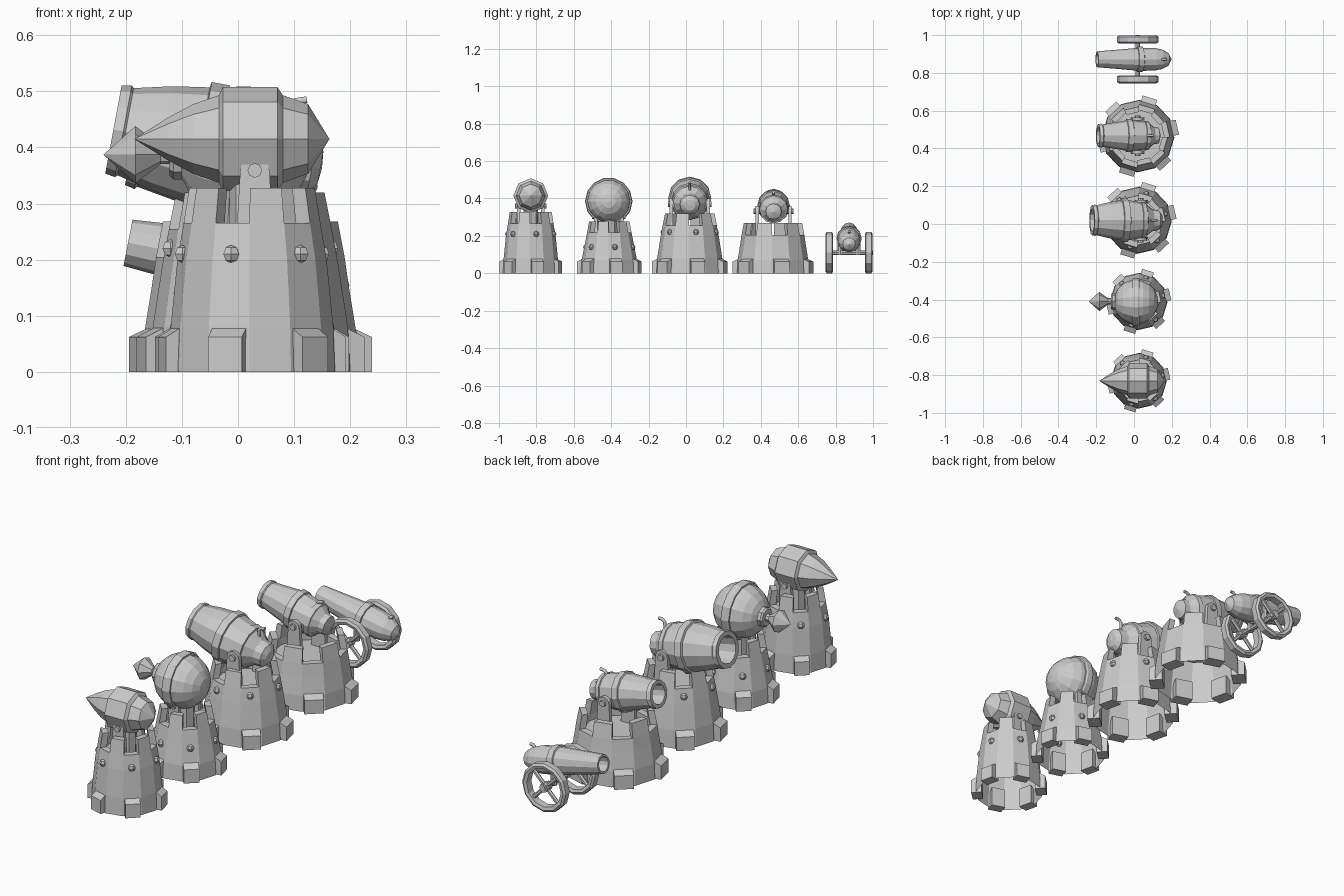
import bpy, bmesh
from math import sin, cos, pi, radians
from mathutils import Matrix, Vector

if "Cube" in bpy.data.objects:
    bpy.data.objects.remove(bpy.data.objects["Cube"])


def make(name, bm):
    bmesh.ops.recalc_face_normals(bm, faces=bm.faces)
    me = bpy.data.meshes.new(name)
    bm.to_mesh(me)
    bm.free()
    ob = bpy.data.objects.new(name, me)
    bpy.context.collection.objects.link(ob)
    return ob


def lathe(name, profile, origin, tilt=0, sides=12, phase=0.0):
    """Revolve (distance, radius) points about local x, pitched by tilt degrees."""
    bm = bmesh.new()
    rings = []
    for s, r in profile:
        if r == 0:
            rings.append([bm.verts.new((s, 0, 0))] * sides)
        else:
            rings.append([bm.verts.new((s, r * cos(phase + 2 * pi * i / sides),
                                        r * sin(phase + 2 * pi * i / sides))) for i in range(sides)])
    for a, b in zip(rings, rings[1:]):
        for i in range(sides):
            j = (i + 1) % sides
            bm.faces.new(list(dict.fromkeys((a[i], a[j], b[j], b[i]))))
    bm.transform(Matrix.Translation(origin) @ Matrix.Rotation(radians(tilt), 4, 'Y'))
    return make(name, bm)


def rod(name, a, b, r, sides=8):
    a, b = Vector(a), Vector(b)
    bm = bmesh.new()
    bmesh.ops.create_cone(bm, cap_ends=True, segments=sides, radius1=r, radius2=r, depth=(b - a).length)
    q = (b - a).to_track_quat('Z', 'Y').to_matrix().to_4x4()
    bm.transform(Matrix.Translation((a + b) / 2) @ q)
    return make(name, bm)


def tower(name, cx, cy, foot, levels, rim, stud_z=None):
    """Tapered 12-sided wall, open below, notched above every second facet."""
    bm = bmesh.new()

    def ring(r, z):
        return [bm.verts.new((cx + r * cos(radians(-2 + 30 * i)), cy + r * sin(radians(-2 + 30 * i)), z))
                for i in range(12)]
    rings = [ring(r, z) for r, z in levels]
    rn, zn = levels[-1]
    inner, floor = ring(rn - .03, zn), ring(rn - .03, zn - .03)
    top_o, top_i = ring(*rim), ring(rim[0] - .028, rim[1])
    outer = rings[-1]
    for i in range(12):
        j = (i + 1) % 12
        for a, b in list(zip(rings, rings[1:])) + [(inner, floor)]:
            bm.faces.new((a[i], a[j], b[j], b[i]))
        if i % 2 == 0:
            bm.faces.new((outer[i], outer[j], inner[j], inner[i]))
        else:
            for a, b in ((outer, top_o), (top_o, top_i), (top_i, inner)):
                bm.faces.new((a[i], a[j], b[j], b[i]))
            for k in (i, j):
                bm.faces.new((outer[k], top_o[k], top_i[k], inner[k]))
    bm.faces.new(floor)
    make(name + "_wall", bm)

    # buttress feet and wall studs
    w = foot * .19
    for k in range(6):
        ang = radians(13 + 60 * k)
        bm = bmesh.new()
        bmesh.ops.create_cube(bm, size=2)
        for v in bm.verts:
            out = v.co.x > 0
            v.co = (foot if out else foot * .72, v.co.y * w,
                    0 if v.co.z < 0 else (.062 if out else .09))
        bm.transform(Matrix.Translation((cx, cy, 0)) @ Matrix.Rotation(ang, 4, 'Z'))
        make(f"{name}_foot_{k + 1}", bm)
        if stud_z:
            for (r0, z0), (r1, z1) in zip(levels, levels[1:]):
                if z0 <= stud_z <= z1:
                    r = (r0 + (r1 - r0) * (stud_z - z0) / (z1 - z0)) * .966
            bm = bmesh.new()
            bmesh.ops.create_uvsphere(bm, u_segments=6, v_segments=4, radius=.016)
            bm.transform(Matrix.Translation((cx + r * cos(ang), cy + r * sin(ang), stud_z)))
            make(f"{name}_stud_{k + 1}", bm)


def bracket(name, x, y, off, z0, z1, half, thick=.018):
    """Pair of round-topped cheek plates with an axle bolt."""
    for side in (-1, 1):
        bm = bmesh.new()
        pts = [(-half * 1.3, z0), (half * 1.3, z0)]
        pts += [(half * cos(pi * i / 6), z1 - half + half * sin(pi * i / 6)) for i in range(7)]
        f = bm.faces.new([bm.verts.new((x + px, y + side * off - thick / 2, pz)) for px, pz in pts])
        ext = bmesh.ops.extrude_face_region(bm, geom=[f])['geom']
        bmesh.ops.translate(bm, vec=(0, thick, 0), verts=[v for v in ext if isinstance(v, bmesh.types.BMVert)])
        make(f"{name}_cheek_{'left' if side > 0 else 'right'}", bm)
    d = off + thick / 2 + .01
    rod(name + "_axle", (x, y - d, z1 - half), (x, y + d, z1 - half), half * .5)


def fuse(name, x, y, z, size=.035):
    pts = [(0, -.02), (.1 * size, size * .6), (.4 * size, size * .9), (1.1 * size, size)]
    cu = bpy.data.curves.new(name, 'CURVE')
    cu.dimensions = '3D'
    cu.bevel_depth, cu.bevel_resolution, cu.use_fill_caps = .007, 1, True
    sp = cu.splines.new('POLY')
    sp.points.add(len(pts) - 1)
    for p, (dx, dz) in zip(sp.points, pts):
        p.co = (x + dx, y, z + dz, 1)
    bpy.context.collection.objects.link(bpy.data.objects.new(name, cu))


# Towers
tower("rocket_tower", .025, -.83, .165, [(.148, 0), (.145, .08), (.133, .2), (.122, .265)], (.112, .328), .21)
tower("orb_tower", .025, -.41, .17, [(.152, 0), (.148, .07), (.132, .15), (.119, .218)], (.108, .278), .14)
tower("mortar_tower", .022, .02, .2, [(.178, 0), (.174, .08), (.157, .19), (.145, .255)], (.132, .32), .22)
tower("cannon_tower", .022, .465, .213, [(.192, 0), (.189, .07), (.176, .15), (.168, .205)], (.156, .268))

# Rocket with raised band
lathe("rocket", [(-.185, 0), (-.125, .038), (-.08, .062), (-.034, .078), (-.027, .093), (.07, .093),
                 (.08, .078), (.125, .062), (.163, 0)], (0, -.83, .415), 0, 8)
rod("rocket_post", (.025, -.83, .23), (.025, -.83, .36), .04)
bracket("rocket_mount", .03, -.83, .065, .23, .385, .026)

# Orb with vertical band, collar and spike
lathe("orb", [(-.118 * cos(pi * i / 10), .118 * sin(pi * i / 10) if 0 < i < 10 else 0) for i in range(11)],
      (.01, -.413, .385), 0, 14)
lathe("orb_band", [(-.02, .1), (-.02, .122), (-.012, .127), (.012, .127), (.02, .122), (.02, .1)],
      (.01, -.413, .385), 0, 14)
lathe("orb_spike", [(-.24, 0), (-.183, .051), (-.138, .017), (-.122, .017), (-.122, .038), (-.115, .044),
                    (-.1, .044), (-.09, .03), (-.08, 0)], (0, -.41, .387), 0, 8)
rod("orb_post", (.02, -.413, .17), (.02, -.413, .3), .045)
bracket("orb_mount", .02, -.413, .07, .17, .325, .024)

# Mortar barrel with bands, bore, rear knob
lathe("mortar_barrel", [(.1, 0), (.1, .054), (0, .06), (0, .08), (.018, .083), (.022, .079), (.09, .095),
                        (.155, .105), (.157, .115), (.19, .115), (.192, .107), (.26, .096), (.262, .1),
                        (.285, .095), (.287, .088), (.325, .058), (.36, .052), (.375, .03), (.378, 0)],
      (-.222, .02, .432), 10.5, 12)
fuse("mortar_fuse", .09, .02, .455, .03)
bracket("mortar_mount", .035, .02, .098, .22, .40, .03)

# Tower cannon barrel
lathe("cannon_barrel", [(.1, 0), (.1, .04), (0, .044), (0, .06), (.018, .064), (.022, .059), (.09, .07),
                        (.15, .08), (.152, .087), (.18, .087), (.182, .081), (.25, .074), (.252, .079),
                        (.272, .075), (.274, .068), (.3, .046), (.325, .042), (.338, 0)],
      (-.19, .468, .392), 11, 12)
fuse("cannon_fuse", .07, .468, .4, .03)
bracket("cannon_mount", .02, .468, .088, .17, .36, .028)

# Field cannon barrel
lathe("field_barrel", [(.1, 0), (.1, .028), (0, .032), (0, .042), (.1, .05), (.215, .06), (.217, .067),
                       (.245, .067), (.247, .061), (.31, .06), (.35, .052), (.385, .034), (.402, 0)],
      (-.196, .872, .23), 11, 12)
fuse("field_fuse", .15, .872, .205, .02)

# Field carriage: axle, struts, wheels
WX, WZ = .02, .11
rod("field_axle", (WX, .745, WZ), (WX, 1.0, WZ), .012)
for y in (.825, .92):
    rod("field_strut", (WX, y, WZ - .012), (WX, y, .2), .014)
rod("field_trunnion", (WX, .815, .187), (WX, .93, .187), .014)
for side, y in (("right", .766), ("left", .977)):
    bm = bmesh.new()
    n = 12
    section = [(.11, -.014), (.11, .014), (.1, .021), (.086, .017), (.086, -.017), (.1, -.021)]
    loops = [[bm.verts.new((WX + r * cos(2 * pi * i / n), y + dy, WZ + r * sin(2 * pi * i / n)))
              for r, dy in section] for i in range(n)]
    for i in range(n):
        a, b = loops[i], loops[(i + 1) % n]
        for k in range(len(section)):
            m = (k + 1) % len(section)
            bm.faces.new((a[k], a[m], b[m], b[k]))
    make(f"wheel_rim_{side}", bm)
    for k in range(2):
        t = pi / 4 + k * pi / 2
        dx, dz = .09 * cos(t), .09 * sin(t)
        rod(f"wheel_spokes_{side}_{k + 1}", (WX - dx, y, WZ - dz), (WX + dx, y, WZ + dz), .009, 6)
    rod(f"wheel_hub_{side}", (WX, y - .02, WZ), (WX, y + .02, WZ), .02)
